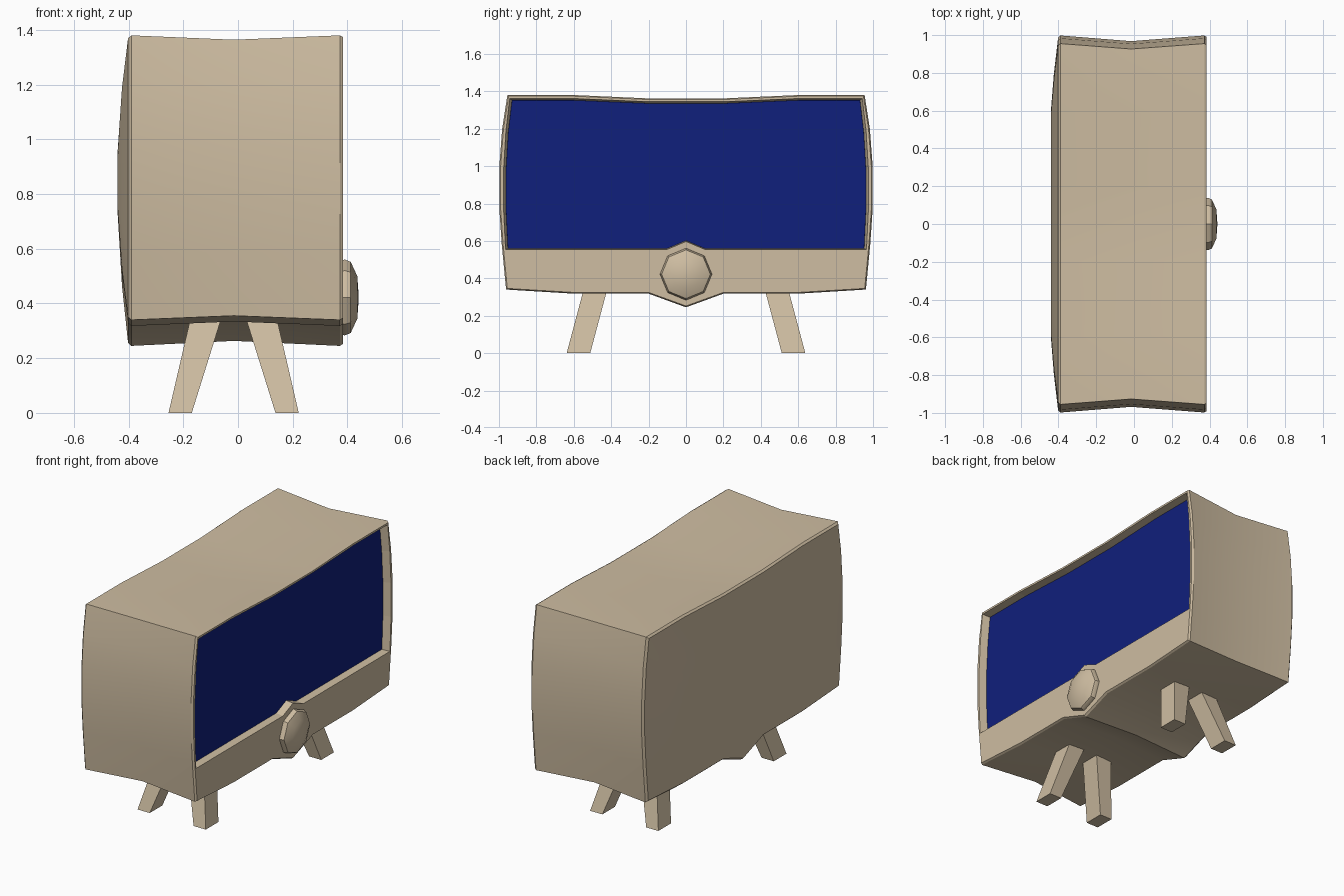
import bpy, bmesh, math

if "Cube" in bpy.data.objects:
    bpy.data.objects.remove(bpy.data.objects["Cube"])

CZ = 0.85      # height about which the cabinet sections scale


def material(name, color):
    m = bpy.data.materials.new(name)
    m.diffuse_color = (*color, 1)
    m.use_nodes = True
    m.node_tree.nodes["Principled BSDF"].inputs["Base Color"].default_value = m.diffuse_color
    return m


BEIGE = material("beige", (0.62, 0.51, 0.36))
BLUE = material("blue", (0.005, 0.014, 0.2))


def loft(name, rings, mat, smooth=None):
    """Skin a list of equal-length closed loops and cap both ends."""
    bm = bmesh.new()
    loops = [[bm.verts.new(p) for p in r] for r in rings]
    n = len(loops[0])
    for a, b in zip(loops, loops[1:]):
        for i in range(n):
            j = (i + 1) % n
            bm.faces.new((a[i], a[j], b[j], b[i]))
    bm.faces.new(loops[0])
    bm.faces.new(loops[-1])
    bmesh.ops.recalc_face_normals(bm, faces=bm.faces)
    me = bpy.data.meshes.new(name)
    bm.to_mesh(me)
    bm.free()
    ob = bpy.data.objects.new(name, me)
    bpy.context.collection.objects.link(ob)
    me.materials.append(mat)
    if smooth:
        bpy.ops.object.select_all(action='DESELECT')
        ob.select_set(True)
        bpy.context.view_layer.objects.active = ob
        bpy.ops.object.shade_smooth_by_angle(angle=math.radians(smooth))
    return ob


def mirrored(half):
    """Close a half outline (y >= 0) with its mirror image."""
    return half + [(-y, z) for y, z in reversed(half) if y > 0]


def section(outline, x, sy=1, sz=1):
    return [(x, y * sy, CZ + (z - CZ) * sz) for y, z in outline]


# Cabinet: waisted shell with a bulged back
outline = mirrored([(0.2, 1.362), (0.6, 1.38), (0.955, 1.38), (0.983, 1.2),
                    (0.998, 1.0), (0.998, 0.77), (0.985, 0.58), (0.962, 0.34),
                    (0.6, 0.318), (0.2, 0.318), (0, 0.245)])
cabinet = loft("cabinet", [
    section(outline, -0.44, 0.6, 0.2),
    section(outline, -0.424, 0.8, 0.64),
    section(outline, -0.402, 0.987, 0.98),
    section(outline, -0.39),
    section(outline, -0.015, 0.97, 0.97),
    section(outline, 0.372),
    section(outline, 0.384, 0.993, 0.988)], BEIGE, 25)

# Screen recess, cut with flared walls
glass = mirrored([(0, 0.602), (0.1, 0.56), (0.952, 0.56), (0.962, 0.77),
                  (0.962, 0.98), (0.95, 1.18), (0.93, 1.352), (0.6, 1.352),
                  (0.2, 1.335)])
cutter = loft("recess_cutter", [section(glass, 0.333),
                                section(glass, 0.40, 1.018, 1.025)], BEIGE)
cutter.hide_render = True
cutter.hide_viewport = True
cut = cabinet.modifiers.new("recess", 'BOOLEAN')
cut.operation = 'DIFFERENCE'
cut.object = cutter
cut.solver = 'EXACT'

# Screen glass
loft("screen", [section(glass, 0.325, 1.003, 1.003), section(glass, 0.337)], BLUE)

# Eight-sided domed knob
loft("knob", [[(x, r * math.sin(i * math.pi / 4), 0.422 + r * math.cos(i * math.pi / 4))
               for i in range(8)]
              for x, r in ((0.37, 0.132), (0.39, 0.139), (0.412, 0.13),
                           (0.436, 0.078), (0.441, 0.01))], BEIGE, 40)

# Four splayed tapering legs
for sx in (-1, 1):
    for sy in (-1, 1):
        def foot(z, x0, x1, y0, y1):
            return [(-0.016 + sx * x, sy * y, z)
                    for x, y in ((x0, y0), (x1, y0), (x1, y1), (x0, y1))]
        loft("leg", [foot(0, 0.153, 0.238, 0.512, 0.638),
                     foot(0.345, 0.045, 0.158, 0.42, 0.546)], BEIGE)
